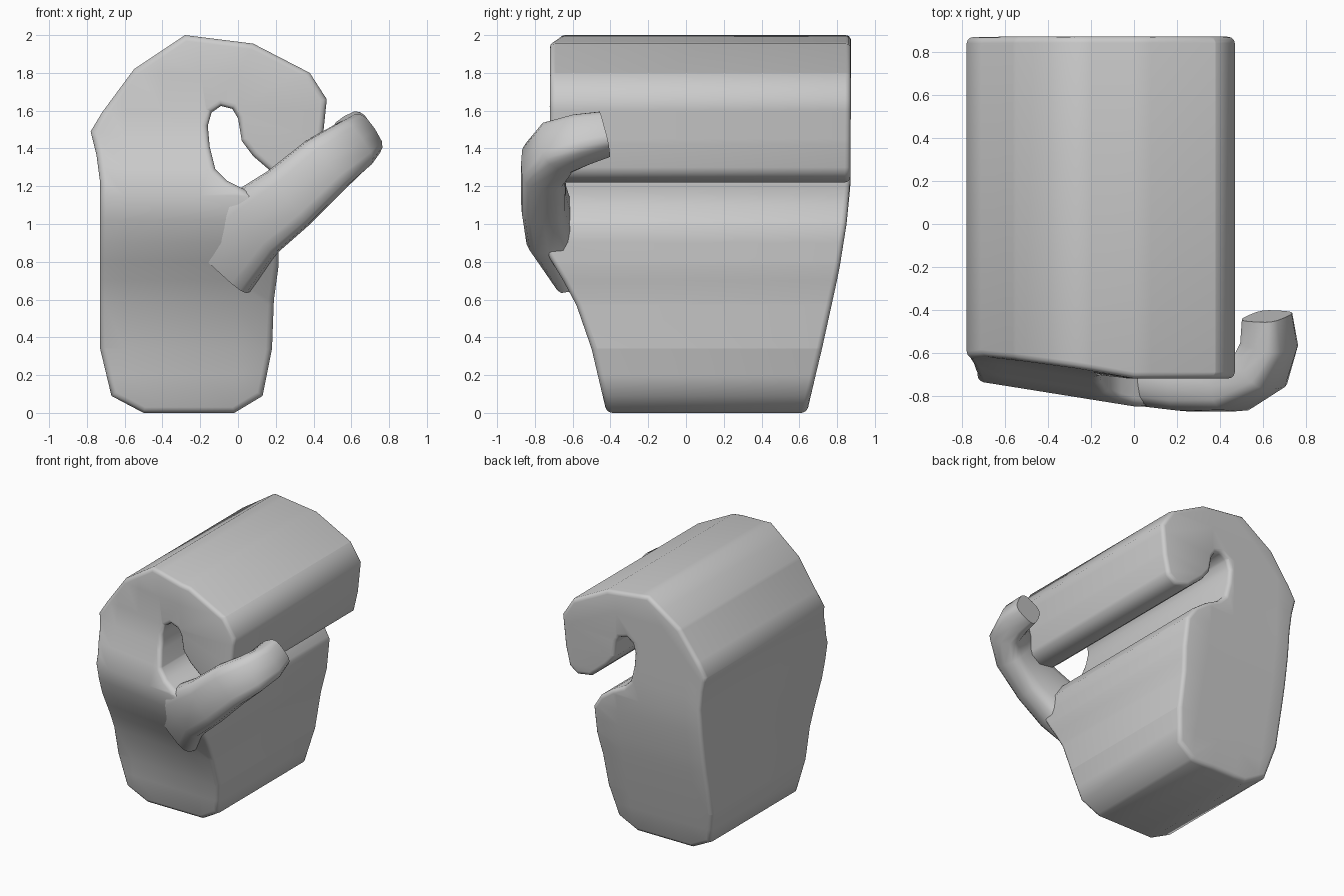
import bpy, bmesh, math
from mathutils import Vector

if "Cube" in bpy.data.objects:
    bpy.data.objects.remove(bpy.data.objects["Cube"])


def finish(bm, name):
    bmesh.ops.recalc_face_normals(bm, faces=bm.faces)
    me = bpy.data.meshes.new(name)
    bm.to_mesh(me)
    bm.free()
    ob = bpy.data.objects.new(name, me)
    bpy.context.collection.objects.link(ob)
    bpy.ops.object.select_all(action='DESELECT')
    bpy.context.view_layer.objects.active = ob
    ob.select_set(True)
    bpy.ops.object.shade_smooth_by_angle(angle=math.radians(50))
    return ob


def interp(table, v):
    if v <= table[0][0]:
        return table[0][1]
    for (a, fa), (b, fb) in zip(table, table[1:]):
        if v <= b:
            return fa + (fb - fa) * (v - a) / (b - a)
    return table[-1][1]


# hook-shaped body: side profile (x, z) swept from front to back
profile = [(-.5, 0), (-.67, .09), (-.73, .34), (-.73, 1.22), (-.75, 1.37), (-.78, 1.49),
           (-.72, 1.59), (-.55, 1.82), (-.28, 2), (.08, 1.955), (.38, 1.80), (.47, 1.66),
           (.445, 1.42), (.41, 1.27), (.34, 1.22), (.22, 1.24), (.08, 1.36), (.02, 1.44),
           (0, 1.56), (-.03, 1.61), (-.09, 1.625), (-.14, 1.59), (-.16, 1.52), (-.15, 1.41),
           (-.12, 1.29), (-.06, 1.23), (.04, 1.18), (.15, 1.1), (.215, 1.0), (.215, .78),
           (.19, .6), (.18, .34), (.13, .09), (-.02, 0)]
front = [(0, -.42), (.34, -.5), (.57, -.58), (.7, -.65), (.9, -.77), (1.02, -.82),
         (1.15, -.85), (1.3, -.81), (1.45, -.755), (1.6, -.73), (2, -.715)]
back = [(0, .64), (.09, .66), (.34, .72), (.75, .81), (1.0, .85), (1.2, .87), (2, .875)]

bm = bmesh.new()
face = bm.faces.new([bm.verts.new((x, -1, z)) for x, z in profile])
ext = bmesh.ops.extrude_face_region(bm, geom=[face])
bmesh.ops.translate(bm, vec=(0, 2, 0), verts=[g for g in ext['geom'] if isinstance(g, bmesh.types.BMVert)])
bmesh.ops.recalc_face_normals(bm, faces=bm.faces)
rim = [e for e in bm.edges if abs(e.verts[0].co.y - e.verts[1].co.y) < .01]
bmesh.ops.bevel(bm, geom=rim, offset=.03, segments=3, profile=.5, affect='EDGES')

# slice the body so its ends can follow the curved front and back
cuts = [((0, 0, z), (0, 0, 1)) for z in (.2, .34, .57, .7, .8, .9, 1.02, 1.15, 1.3, 1.45, 1.6, 1.8)]
cuts += [((x, 0, 0), (1, 0, 0)) for x in (-.6, -.4, -.2, 0)]
for co, no in cuts:
    bmesh.ops.bisect_plane(bm, geom=bm.verts[:] + bm.edges[:] + bm.faces[:], plane_co=co, plane_no=no)
for v in bm.verts:
    x, y, z = v.co
    if y > 0:
        v.co.y = interp(back, z) + y - 1
    else:
        f = -.72 if (x > -.02 and z > 1.21) else interp(front, z)
        v.co.y = f + max(0, -x) * .16 * min(1, z) + y + 1
finish(bm, "hook_body")

# curled tongue: centre, half width, half thickness, width direction
sections = [((-.1, -.6, .80), .23, .10, (-.66, 0, .75)),
            ((.08, -.725, 1.0), .20, .13, (-.66, 0, .75)),
            ((.27, -.755, 1.14), .18, .12, (-.66, 0, .75)),
            ((.46, -.755, 1.31), .165, .12, (-.66, 0, .75)),
            ((.59, -.68, 1.405), .145, .12, (-.62, -.1, .78)),
            ((.63, -.56, 1.445), .13, .115, (-.55, -.25, .8)),
            ((.62, -.43, 1.475), .115, .10, (-.5, -.35, .8))]
pts = [Vector(s[0]) for s in sections]
bm = bmesh.new()
rings = []
N = 16
for i, (c, hw, ht, wd) in enumerate(sections):
    t = (pts[min(i + 1, len(pts) - 1)] - pts[max(i - 1, 0)]).normalized()
    w = Vector(wd)
    w = (w - t * w.dot(t)).normalized()
    n = t.cross(w)
    ring = []
    for k in range(N):
        a = 2 * math.pi * k / N
        ca, sa = math.cos(a), math.sin(a)
        p = pts[i] + w * hw * math.copysign(abs(ca) ** .6, ca) + n * ht * math.copysign(abs(sa) ** .6, sa)
        ring.append(bm.verts.new(p))
    rings.append(ring)
for r, s in zip(rings, rings[1:]):
    for k in range(N):
        bm.faces.new((r[k], r[(k + 1) % N], s[(k + 1) % N], s[k]))
bm.faces.new(rings[0])
bm.faces.new(rings[-1])
finish(bm, "curled_tongue")
